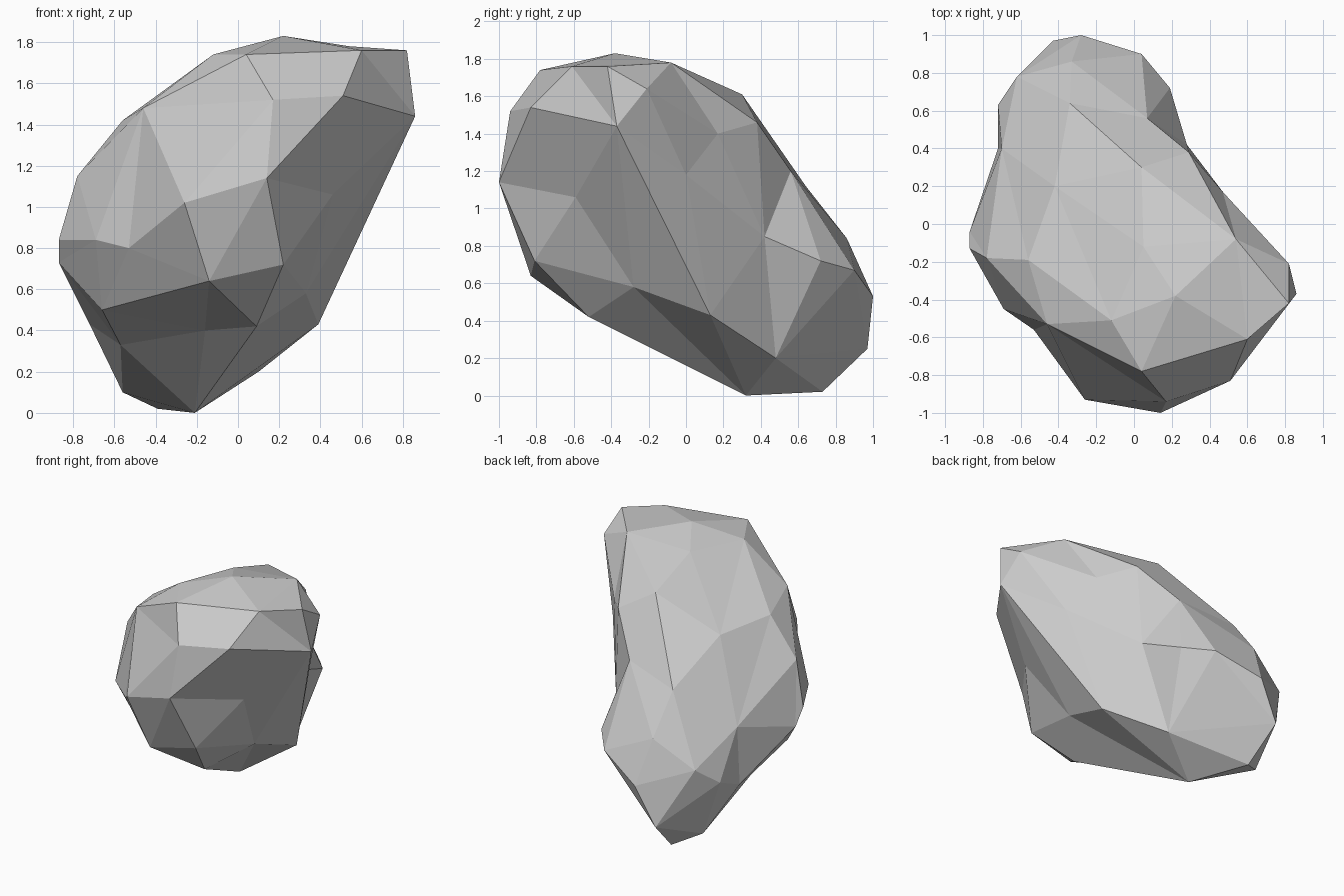
import bpy, bmesh
from mathutils import Vector

# Main corners of the boulder, from the upper front end to the lower back end
CORNERS = [
    # flat upper end
    (0.22, -0.38, 1.83), (0.82, -0.42, 1.76), (0.86, -0.37, 1.44), (0.54, -0.08, 1.78),
    (-0.12, -0.51, 1.74), (0.60, -0.61, 1.76), (0.04, -0.78, 1.74), (0.82, -0.21, 1.64),
    # front bulge
    (0.17, -0.94, 1.52), (0.51, -0.83, 1.54), (0.14, -1.0, 1.14), (-0.26, -0.93, 1.02),
    (0.22, -0.81, 0.72), (-0.14, -0.83, 0.64), (0.46, -0.59, 1.06), (-0.46, -0.53, 1.48),
    # underside hollow
    (0.09, -0.52, 0.42), (-0.16, -0.26, 0.40), (0.33, -0.28, 0.58), (-0.57, 0.05, 0.33),
    # left shoulder
    (-0.53, -0.56, 0.80), (-0.69, -0.45, 0.84), (-0.87, -0.13, 0.84), (-0.87, -0.04, 0.73),
    (-0.66, -0.25, 0.50), (-0.78, -0.18, 1.15), (-0.56, -0.19, 1.42), (-0.70, 0.40, 0.85),
    # right side
    (0.39, 0.13, 0.43), (0.60, 0.0, 1.18), (0.47, 0.17, 1.40), (0.29, 0.38, 1.46),
    (0.28, 0.42, 0.85), (0.19, 0.72, 0.72), (0.10, 0.48, 0.20),
    # sloping back
    (0.05, -0.12, 1.75), (0.04, 0.30, 1.61), (0.07, 0.56, 1.20), (-0.42, 0.20, 1.38),
    (-0.34, 0.64, 1.12), (-0.33, 0.86, 0.84), (0.04, 0.90, 0.67),
    # lower end
    (-0.28, 1.0, 0.53), (-0.43, 0.97, 0.25), (-0.62, 0.78, 0.65), (-0.72, 0.63, 0.53),
    (-0.72, 0.40, 0.43), (-0.56, 0.60, 0.10), (-0.39, 0.73, 0.02), (-0.21, 0.32, 0.0),
]
CENTRE = Vector((-0.02, -0.02, 0.90))
AXIS = Vector((0.35, -0.65, 0.65)).normalized()


def to_sphere(p):
    """Squash along the long axis, then push out to a unit sphere."""
    d = p - CENTRE
    return (d - AXIS * d.dot(AXIS) * 0.38).normalized()


# Skin the corners on a sphere, then move them back, so hollows survive
bm = bmesh.new()
targets = {}
for c in CORNERS:
    v = bm.verts.new(to_sphere(Vector(c)))
    targets[v] = Vector(c)
bmesh.ops.convex_hull(bm, input=list(bm.verts))
for v, p in targets.items():
    v.co = p
bmesh.ops.recalc_face_normals(bm, faces=bm.faces)

# Boulder object with flat facets
mesh = bpy.data.meshes.new("boulder")
bm.to_mesh(mesh)
bm.free()
boulder = bpy.data.objects.new("boulder", mesh)
bpy.context.collection.objects.link(boulder)
